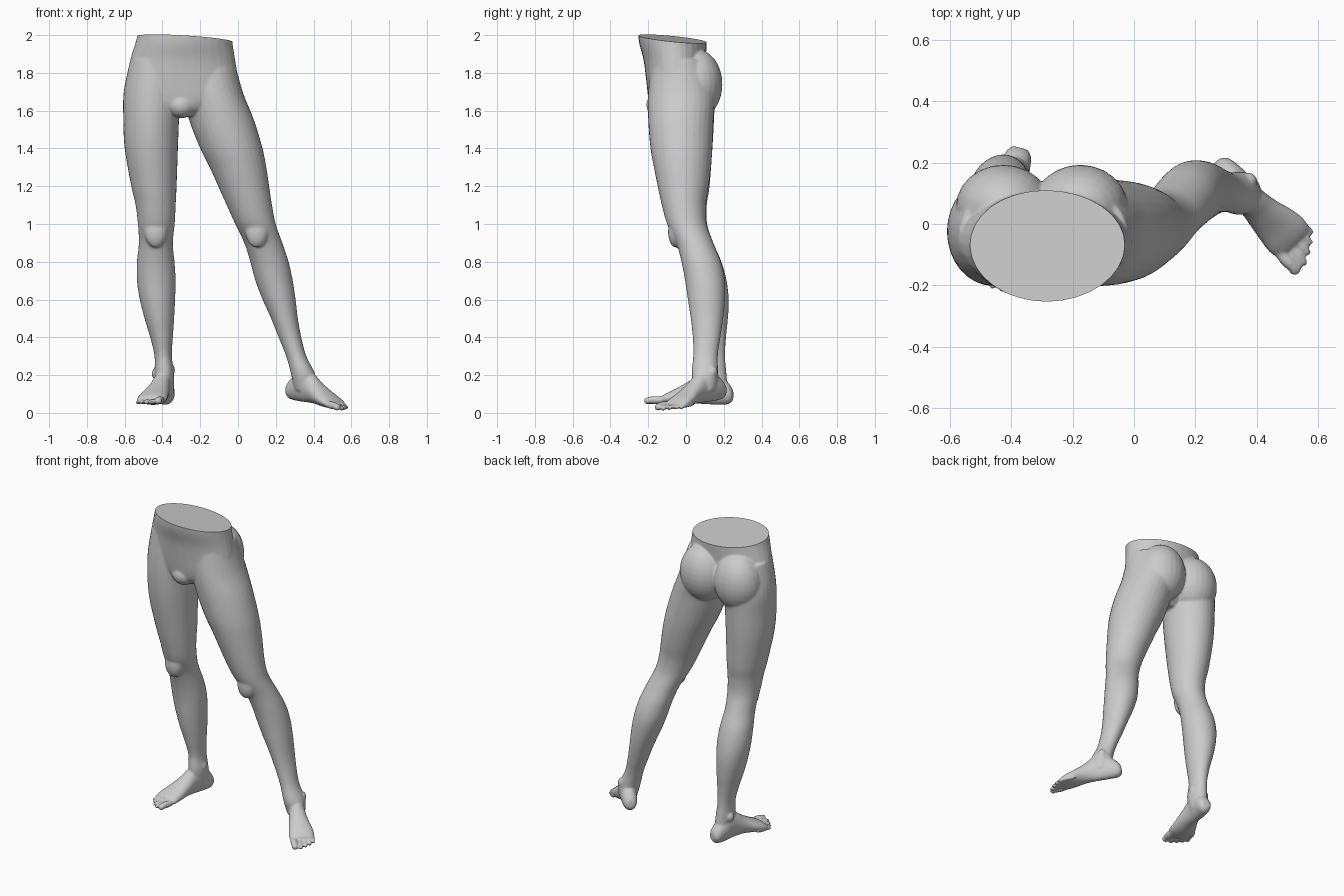
import bpy, bmesh, math
from mathutils import Vector, Matrix

if "Cube" in bpy.data.objects:
    bpy.data.objects.remove(bpy.data.objects["Cube"])

SEG = 32
bm = bmesh.new()


def spline(rows, steps=5):
    """Catmull-Rom interpolation of section rows."""
    out = []
    for i in range(len(rows) - 1):
        a, b, c, d = (rows[max(i - 1, 0)], rows[i], rows[i + 1],
                      rows[min(i + 2, len(rows) - 1)])
        for s in range(steps):
            t = s / steps
            out.append([q + .5 * t * (r - p + t * (2*p - 5*q + 4*r - w + t * (3*(q - r) + w - p)))
                        for p, q, r, w in zip(a, b, c, d)])
    return out + [list(rows[-1])]


def loft(rings):
    """Closed skin through rings of points."""
    loops = [[bm.verts.new(p) for p in ring] for ring in rings]
    for a, b in zip(loops, loops[1:]):
        for i in range(SEG):
            j = (i + 1) % SEG
            bm.faces.new((a[i], a[j], b[j], b[i]))
    bm.faces.new(loops[0][::-1])
    bm.faces.new(loops[-1])


def ellipse(x0, x1, y0, y1):
    for i in range(SEG):
        a = 2 * math.pi * i / SEG
        yield ((x0 + x1) / 2 + (x1 - x0) / 2 * math.cos(a),
               (y0 + y1) / 2 + (y1 - y0) / 2 * math.sin(a))


def column(rows):
    """Rows are z, x0, x1, y0, y1."""
    loft([[(x, y, r[0]) for x, y in ellipse(*r[1:])] for r in spline(rows)])


def ball(center, radii, turn=0, pitch=0):
    m = (Matrix.Translation(center) @ Matrix.Rotation(turn, 4, 'Z')
         @ Matrix.Rotation(pitch, 4, 'X') @ Matrix.Diagonal((*radii, 1)))
    bmesh.ops.create_uvsphere(bm, u_segments=24, v_segments=16, radius=1, matrix=m)


# Pelvis, buttocks and groin
column([(2.08, -.515, -.035, -.255, .11), (1.97, -.54, -.03, -.25, .11),
        (1.87, -.57, -.015, -.225, .105), (1.77, -.585, .0, -.212, .10),
        (1.67, -.56, .0, -.20, .08), (1.61, -.46, -.12, -.185, .06),
        (1.57, -.36, -.24, -.16, .02)])
ball((-.425, .055, 1.74), (.155, .138, .185))
ball((-.175, .055, 1.74), (.155, .138, .185))
ball((-.30, -.135, 1.63), (.075, .075, .07))

# Straight standing leg
column([(1.87, -.57, -.31, -.19, .10), (1.7, -.605, -.30, -.20, .15),
        (1.55, -.607, -.312, -.20, .148), (1.4, -.60, -.318, -.185, .14),
        (1.2, -.565, -.325, -.148, .125), (1.1, -.542, -.33, -.125, .11),
        (1.0, -.53, -.335, -.098, .112), (.9, -.525, -.345, -.052, .145),
        (.8, -.535, -.336, -.02, .188), (.7, -.535, -.33, .0, .215),
        (.6, -.52, -.333, .012, .226), (.5, -.495, -.338, .028, .222),
        (.4, -.465, -.345, .05, .212), (.3, -.442, -.35, .07, .207),
        (.2, -.44, -.338, .065, .215), (.1, -.42, -.34, .10, .225)])

# Outstretched leg
column([(1.87, -.29, -.02, -.18, .10), (1.7, -.29, .025, -.20, .15),
        (1.55, -.258, .085, -.20, .146), (1.4, -.20, .13, -.188, .14),
        (1.3, -.15, .15, -.17, .132), (1.2, -.105, .165, -.15, .12),
        (1.1, -.06, .18, -.128, .105), (1.0, -.015, .20, -.10, .11),
        (.9, .033, .235, -.052, .145), (.8, .065, .268, -.024, .185),
        (.7, .092, .29, -.005, .206), (.6, .13, .305, .01, .206),
        (.5, .175, .317, .025, .197), (.4, .215, .335, .036, .182),
        (.3, .255, .362, .038, .168), (.2, .282, .41, .03, .17),
        (.12, .30, .41, .05, .16)])

# Kneecaps
ball((-.435, -.055, .96), (.06, .04, .085))
ball((.10, -.055, .96), (.06, .04, .085))


def foot(heel, turn, pitch, side, size):
    """Foot running forward from the heel; side is the big toe direction."""
    m = (Matrix.Translation(heel) @ Matrix.Rotation(turn, 4, 'Z')
         @ Matrix.Rotation(pitch, 4, 'X') @ Matrix.Scale(size, 4))
    # distance, half width, bottom, top, sideways shift
    rows = [(.0, .025, .025, .075, 0), (.025, .043, .003, .115, 0),
            (.09, .05, .0, .17, 0), (.16, .05, .004, .175, .004),
            (.23, .06, .006, .13, .004), (.30, .075, .0, .09, 0),
            (.35, .08, .0, .066, 0), (.385, .072, .004, .045, 0)]
    rings = []
    for d, w, lo, hi, off in spline(rows):
        rings.append([m @ Vector((x + side * off, -d, z))
                      for x, z in ellipse(-w, w, lo, hi)])
    loft(rings)
    # Toes, from the big one outwards
    for off, tip, r in ((.058, .47, .021), (.021, .468, .0145), (-.011, .452, .0135),
                        (-.04, .432, .013), (-.066, .41, .0125)):
        ball(m @ Vector((side * off, -(tip - .06), r + .004)),
             (r * size, .06 * size, r * size), turn, pitch)
        ball(m @ Vector((side * off, -(tip - .018), r)),
             (r * size, .018 * size, r * .9 * size), turn, pitch)
    # Ankle bones
    for s, z in ((side, .185), (-side, .165)):
        ball(m @ Vector((s * .043, -.105, z)), (.02, .026, .028), turn)


foot((-.37, .248, .043), math.radians(-14), 0, 1, 1.0)
foot((.262, .205, .075), math.radians(44), math.radians(8.5), -1, .97)

# Fuse all parts into one skin
bmesh.ops.recalc_face_normals(bm, faces=bm.faces)
mesh = bpy.data.meshes.new("legs")
bm.to_mesh(mesh)
bm.free()
legs = bpy.data.objects.new("legs", mesh)
bpy.context.collection.objects.link(legs)
bpy.context.view_layer.objects.active = legs
legs.select_set(True)

remesh = legs.modifiers.new("fuse", 'REMESH')
remesh.mode = 'VOXEL'
remesh.voxel_size = .007
smooth = legs.modifiers.new("soften", 'SMOOTH')
smooth.factor, smooth.iterations = .5, 5
thin = legs.modifiers.new("thin", 'DECIMATE')
thin.ratio = .3
for name in ("fuse", "soften", "thin"):
    bpy.ops.object.modifier_apply(modifier=name)

# Tilted flat cut across the waist
bm = bmesh.new()
bm.from_mesh(legs.data)
cut = bmesh.ops.bisect_plane(bm, geom=bm.verts[:] + bm.edges[:] + bm.faces[:],
                             plane_co=(-.28, -.06, 1.979), plane_no=(.06, .10, 1),
                             clear_outer=True)
rim = [e for e in cut["geom_cut"] if isinstance(e, bmesh.types.BMEdge)]
bmesh.ops.contextual_create(bm, geom=rim)
bm.to_mesh(legs.data)
bm.free()

skin = bpy.data.materials.new("grey skin")
skin.diffuse_color = (.6, .6, .6, 1)
skin.use_nodes = True
skin.node_tree.nodes["Principled BSDF"].inputs["Base Color"].default_value = skin.diffuse_color
legs.data.materials.clear()
legs.data.materials.append(skin)
bpy.ops.object.shade_smooth_by_angle(angle=math.radians(40))
